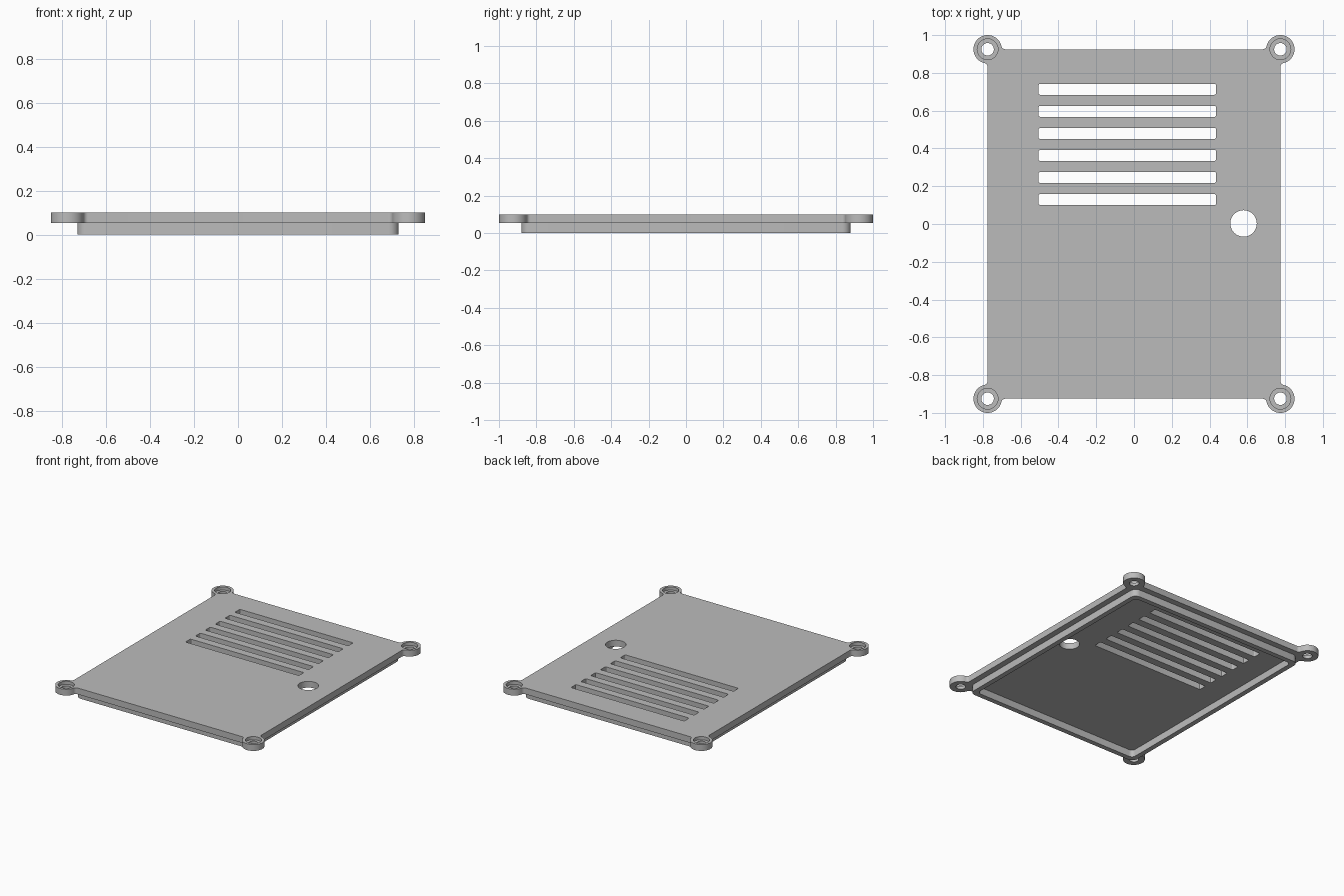
import bpy, bmesh
from math import atan2, cos, sin, pi, sqrt

if "Cube" in bpy.data.objects:
    bpy.data.objects.remove(bpy.data.objects["Cube"], do_unlink=True)

grey = bpy.data.materials.new("matte grey")
grey.use_nodes = True
grey.diffuse_color = (0.5, 0.5, 0.5, 1)
grey.node_tree.nodes["Principled BSDF"].inputs["Base Color"].default_value = (0.5, 0.5, 0.5, 1)

CX, CY = 0.775, 0.925           # plate corners, where the screw lugs sit
LUG, FILLET = 0.075, 0.022      # lug radius, blend radius
TOP, UNDER = 0.1, 0.053         # plate heights
CORNERS = [(1, 1), (-1, 1), (-1, -1), (1, -1)]


def arc(x, y, r, a, b, n):
    return [(x + r * cos(a + (b - a) * i / n), y + r * sin(a + (b - a) * i / n))
            for i in range(n + 1)]


def circle(x, y, r, n=48):
    return arc(x, y, r, 0, 2 * pi, n)[:-1]


def rounded_rect(x0, x1, y0, y1, r, n=6):
    centres = [(x1 - r, y1 - r), (x0 + r, y1 - r), (x0 + r, y0 + r), (x1 - r, y0 + r)]
    return [p for k, (x, y) in enumerate(centres)
            for p in arc(x, y, r, k * pi / 2, (k + 1) * pi / 2, n)]


def lugged_outline():
    """Rectangle with a round lug blended into each corner."""
    f = FILLET
    d = sqrt((LUG + f) ** 2 - f ** 2)
    corner = arc(f, -d, f, pi, atan2(d, -f), 6)
    corner += arc(0, 0, LUG, atan2(-d, f), atan2(f, -d), 40)[1:-1]
    corner += arc(-d, f, f, atan2(-f, d), -pi / 2, 6)
    points = []
    for sx, sy in CORNERS:
        run = [(sx * (CX + u), sy * (CY + v)) for u, v in corner]
        points += run if sx * sy > 0 else run[::-1]
    return points


def prism(name, outlines, z0, z1):
    """Extrude closed outlines straight up into one object."""
    bm = bmesh.new()
    for pts in outlines:
        low = [bm.verts.new((x, y, z0)) for x, y in pts]
        high = [bm.verts.new((x, y, z1)) for x, y in pts]
        bm.faces.new(low[::-1])
        bm.faces.new(high)
        for i in range(len(pts)):
            j = (i + 1) % len(pts)
            bm.faces.new((low[i], low[j], high[j], high[i]))
    mesh = bpy.data.meshes.new(name)
    bm.to_mesh(mesh)
    bm.free()
    mesh.materials.append(grey)
    obj = bpy.data.objects.new(name, mesh)
    bpy.context.collection.objects.link(obj)
    return obj


def activate(obj):
    bpy.ops.object.select_all(action='DESELECT')
    obj.select_set(True)
    bpy.context.view_layer.objects.active = obj


def cut(obj, cutter):
    cutter.hide_render = True
    mod = obj.modifiers.new("cut", 'BOOLEAN')
    mod.operation, mod.solver, mod.object = 'DIFFERENCE', 'EXACT', cutter
    activate(obj)
    bpy.ops.object.modifier_apply(modifier=mod.name)
    bpy.data.objects.remove(cutter, do_unlink=True)


# Cover plate with vent slots, cable hole and screw holes
plate = prism("cover_plate", [lugged_outline()], UNDER, TOP)
holes = [rounded_rect(-0.505, 0.434, y - 0.029, y + 0.029, 0.008, 3)
         for y in (0.713 - 0.1167 * i for i in range(6))]
holes.append(circle(0.58, 0.003, 0.07))
holes += [circle(sx * CX, sy * CY, 0.033) for sx, sy in CORNERS]
cut(plate, prism("hole_cutter", holes, 0, 0.2))

# Recessed seats for the screw heads
seats = [circle(sx * CX, sy * CY, 0.055) for sx, sy in CORNERS]
cut(plate, prism("seat_cutter", seats, 0.076, 0.2))

# Locating rim under the plate
rim = prism("locating_rim", [rounded_rect(-0.73, 0.73, -0.88, 0.88, 0.045)], 0, UNDER)
cut(rim, prism("rim_cutter", [rounded_rect(-0.693, 0.693, -0.843, 0.843, 0.03)], -0.1, 0.2))

for part in (plate, rim):
    activate(part)
    bpy.ops.object.shade_smooth_by_angle(angle=pi / 6)
